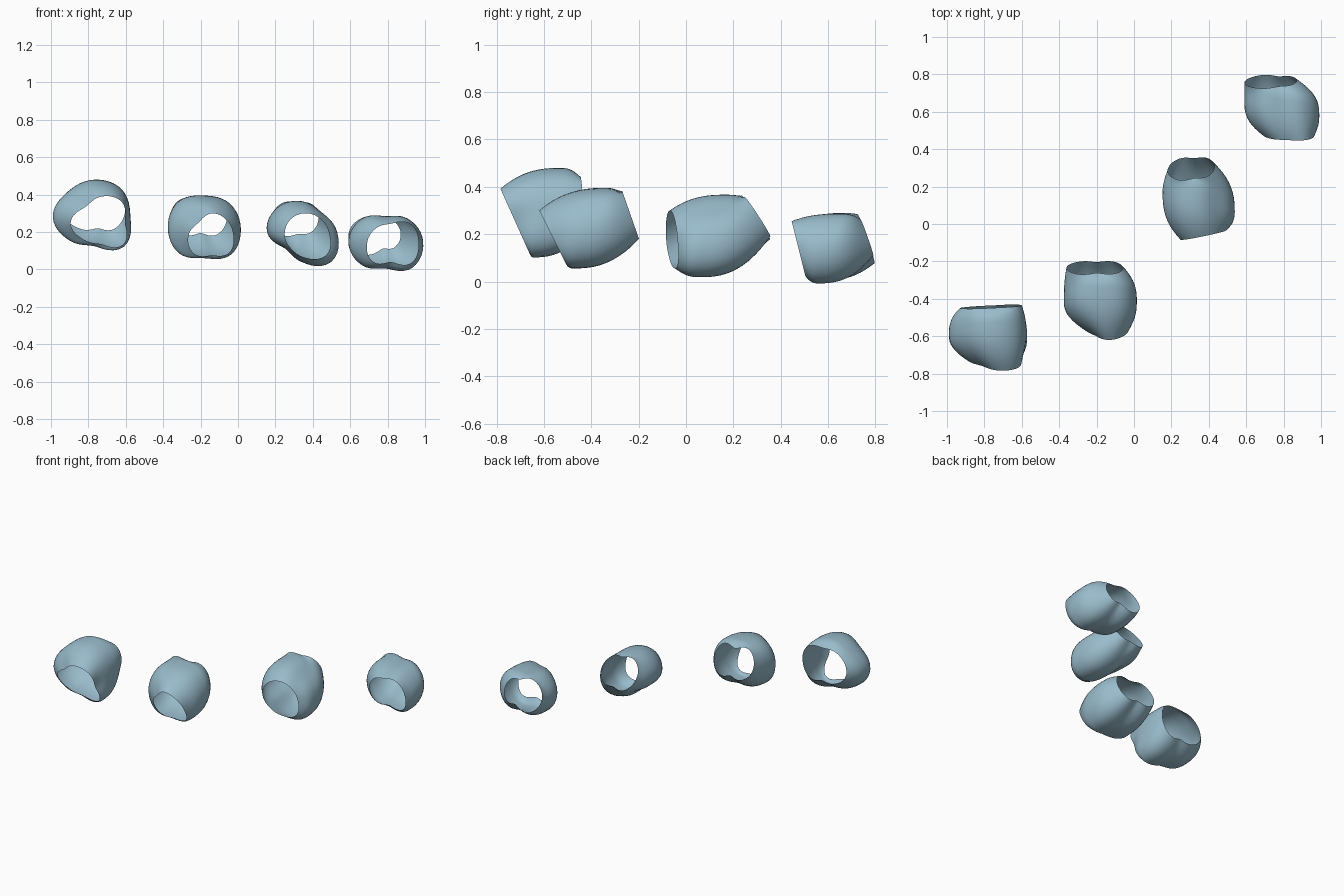
import bpy
import bmesh
import math

start_cube = bpy.data.objects.get("Cube")
if start_cube:
    bpy.data.objects.remove(start_cube, do_unlink=True)

AROUND = 48     # points around each sleeve
ALONG = 20      # steps from front rim to back rim
FULLNESS = 2.5  # how squarely the wall turns in towards the rims
UNIT = 0.01     # outlines are given in hundredths

# One blue-grey colour for all sleeves
steel_blue = bpy.data.materials.new("steel blue")
steel_blue.use_nodes = True
colour = (0.32, 0.50, 0.60, 1.0)
steel_blue.diffuse_color = colour
shader = steel_blue.node_tree.nodes["Principled BSDF"]
shader.inputs["Base Color"].default_value = colour
shader.inputs["Roughness"].default_value = 0.6


def smooth_radius(radii, turn):
    """Closed Catmull-Rom curve through the radii; turn runs from 0 to 1."""
    count = len(radii)
    place = turn * count
    index = int(place)
    f = place - index
    a, b, c, d = (radii[(index + k) % count] for k in (-1, 0, 1, 2))
    return b + f * (c - a + f * (2 * a - 5 * b + 4 * c - d
                                 + f * (3 * (b - c) + d - a))) / 2


def section(centre, radii, y, lean_x, lean_z):
    """Outline around its centre, on a plane that leans with x and z."""
    loop = []
    for i in range(AROUND):
        turn = i / AROUND
        angle = turn * math.tau
        radius = smooth_radius(radii, turn) * UNIT
        dx = radius * math.cos(angle)
        dz = radius * math.sin(angle)
        loop.append((centre[0] + dx,
                     y + lean_x * dx + lean_z * dz,
                     centre[1] + dz))
    return loop


def blend(start, end, amount):
    return start + (end - start) * amount


def sleeve(name, front, body, back):
    """Open, bulging tube lofted from front rim to body to back rim."""
    front, body, back = (section(*part) for part in (front, body, back))
    bm = bmesh.new()
    rows = []
    for step in range(ALONG + 1):
        place = 2 * step / ALONG - 1
        rim = front if place < 0 else back
        depth = abs(place)
        taper = depth ** FULLNESS
        rows.append([bm.verts.new((blend(b[0], r[0], taper),
                                   blend(b[1], r[1], depth),
                                   blend(b[2], r[2], taper)))
                     for b, r in zip(body, rim)])
    for near, far in zip(rows, rows[1:]):
        for i in range(AROUND):
            j = (i + 1) % AROUND
            bm.faces.new((near[i], near[j], far[j], far[i]))
    bmesh.ops.recalc_face_normals(bm, faces=bm.faces)
    for face in bm.faces:
        face.smooth = True
    mesh = bpy.data.meshes.new(name)
    bm.to_mesh(mesh)
    bm.free()
    mesh.materials.append(steel_blue)
    obj = bpy.data.objects.new(name, mesh)
    bpy.context.collection.objects.link(obj)
    return obj


# Sections: centre (x, z), radii from +x counter-clockwise, depth, leans
sleeve("first_sleeve",
       front=((-0.73, 0.25), (12.5, 15.5, 14, 12, 16.5, 13, 11.5, 16.5),
              -0.72, 0, -0.45),
       body=((-0.77, 0.28), (19.5, 21, 20, 19.5, 22, 18, 15.5, 22.5),
             -0.59, 0, 0.3),
       back=((-0.75, 0.3), (14.5, 17, 14, 17, 18, 12, 8, 12),
             -0.44, 0.05, -0.06))

sleeve("second_sleeve",
       front=((-0.14, 0.18), (11.5, 11.5, 12, 10, 12.5, 13.5, 10.5, 13),
              -0.56, 0, -0.5),
       body=((-0.18, 0.22), (19.5, 19, 17.5, 20, 19.5, 19, 16, 20),
             -0.41, 0, 0.4),
       back=((-0.2, 0.27), (14, 14, 9, 15, 16, 12, 7.5, 12),
             -0.23, 0, -0.35))

sleeve("third_sleeve",
       front=((0.37, 0.18), (12, 11.5, 12, 12.5, 12, 11, 12, 14.5),
              -0.06, 0.2, -0.05),
       body=((0.34, 0.2), (19, 15, 16.5, 18.5, 18.5, 12.5, 16, 22.5),
             0.12, -0.2, 0.25),
       back=((0.32, 0.27), (11, 11, 8.5, 12, 14, 12, 8, 10),
             0.3, 0.1, -0.65))

sleeve("fourth_sleeve",
       front=((0.82, 0.14), (14.5, 14.5, 10.5, 11.5, 13, 14, 10, 15),
              0.475, 0, -0.25),
       body=((0.79, 0.15), (20, 17, 13.5, 17.5, 20, 18, 14.5, 20),
             0.62, -0.15, 0.3),
       back=((0.77, 0.18), (10, 10, 8.5, 14, 18, 14, 7, 9),
             0.765, 0.05, -0.35))
